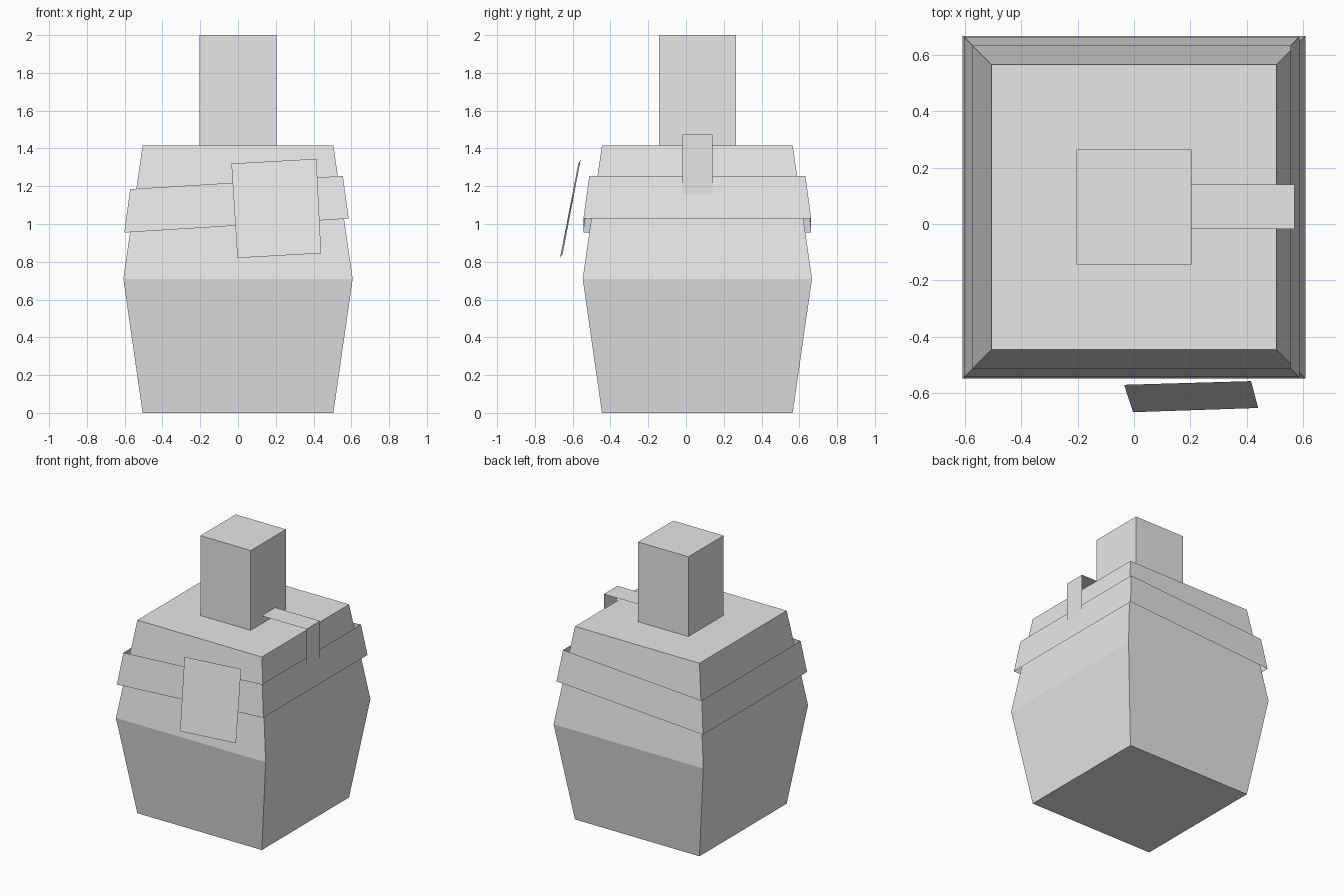
import bpy

cube = bpy.data.objects.get("Cube")
if cube:
    bpy.data.objects.remove(cube, do_unlink=True)

grey = bpy.data.materials.new("plain_grey")
grey.use_nodes = True
grey.diffuse_color = (0.8, 0.8, 0.8, 1)
grey.node_tree.nodes["Principled BSDF"].inputs["Base Color"].default_value = (0.8, 0.8, 0.8, 1)

CENTRE_Y = 0.06


def add_mesh(name, verts, faces):
    mesh = bpy.data.meshes.new(name)
    mesh.from_pydata(verts, [], faces)
    mesh.materials.append(grey)
    mesh.update()
    obj = bpy.data.objects.new(name, mesh)
    bpy.context.collection.objects.link(obj)
    return obj


def square_loft(name, rings, capped=True, slope=0.0, shift=0.0):
    """Join rectangular rings (half x, half y, z); slope tilts them along x."""
    verts, faces = [], []
    for hx, hy, z in rings:
        for sx, sy in ((-1, -1), (1, -1), (1, 1), (-1, 1)):
            x = shift + sx * hx
            verts.append((x, CENTRE_Y + sy * hy, z + slope * x))
    for r in range(len(rings) - 1):
        for i in range(4):
            a, b = 4 * r + i, 4 * r + (i + 1) % 4
            faces.append((a, b, b + 4, a + 4))
    if capped:
        last = len(verts) - 4
        faces += [(3, 2, 1, 0), tuple(range(last, last + 4))]
    return add_mesh(name, verts, faces)


# Bulging bottle body and its neck
square_loft("body", [(0.505, 0.505, 0), (0.607, 0.607, 0.71), (0.505, 0.505, 1.415)])
square_loft("neck", [(0.204, 0.204, 1.415), (0.204, 0.204, 2.0)])

# Open sleeve sitting crooked around the shoulder
square_loft("tilted_band", [(0.594, 0.603, 0.992), (0.563, 0.572, 1.22)],
            capped=False, slope=0.0622, shift=-0.008)

# Thin tag floating in front
add_mesh("front_tag", [(-0.003, -0.667, 0.82), (0.44, -0.652, 0.845),
                       (0.415, -0.557, 1.345), (-0.035, -0.57, 1.32)], [(0, 1, 2, 3)])

# Thin strap: out from the neck, then down behind the band
profile = [(0.568, 1.11), (0.568, 1.473), (0.19, 1.473)]
strap = [(x, y, z) for x, z in profile for y in (-0.018, 0.14)]
add_mesh("side_strap", strap, [(0, 1, 3, 2), (2, 3, 5, 4)])
